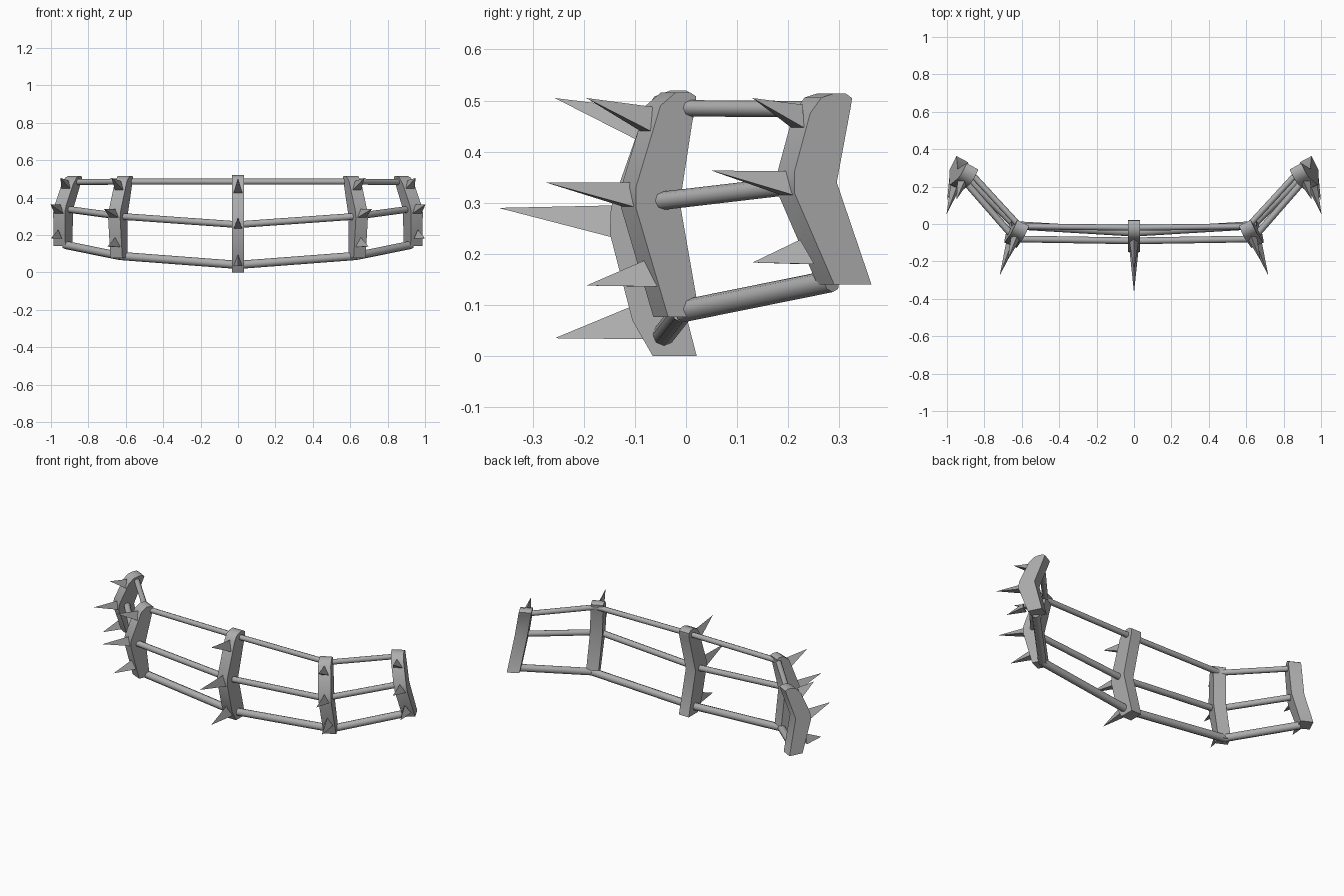
import bpy, bmesh
from mathutils import Vector

cube = bpy.data.objects.get("Cube")
if cube:
    bpy.data.objects.remove(cube, do_unlink=True)

steel = bpy.data.materials.new("grey_steel")
steel.use_nodes = True
GREY = (0.42, 0.42, 0.42, 1)
steel.diffuse_color = GREY
steel.node_tree.nodes["Principled BSDF"].inputs["Base Color"].default_value = GREY


def finish(name, bm, smooth=True):
    bmesh.ops.recalc_face_normals(bm, faces=bm.faces)
    mesh = bpy.data.meshes.new(name)
    bm.to_mesh(mesh)
    bm.free()
    mesh.materials.append(steel)
    if smooth:
        mesh.shade_smooth()
        mesh.set_sharp_from_angle(angle=0.85)
    bpy.context.collection.objects.link(bpy.data.objects.new(name, mesh))


def plate(name, profile, place, half):
    """Side profile in (y, z), extruded to both sides by the half thickness."""
    bm = bmesh.new()
    face = bm.faces.new([bm.verts.new(place(y, z) - half) for y, z in profile])
    out = bmesh.ops.extrude_face_region(bm, geom=[face])
    verts = [v for v in out["geom"] if isinstance(v, bmesh.types.BMVert)]
    bmesh.ops.translate(bm, verts=verts, vec=half * 2)
    finish(name, bm)


def spike(name, low, high, tip, side):
    """Three sided spike: a wide lower edge, a ridge on top and a sharp tip."""
    bm = bmesh.new()
    a, b, c, t = [bm.verts.new(p) for p in (low - side, low + side, high, tip)]
    for tri in ((a, b, c), (a, b, t), (b, c, t), (c, a, t)):
        bm.faces.new(tri)
    finish(name, bm, smooth=False)


def rod(name, start, end, radius):
    bm = bmesh.new()
    axis = end - start
    bmesh.ops.create_cone(bm, cap_ends=True, segments=8, radius1=radius,
                          radius2=radius, depth=axis.length)
    turn = axis.to_track_quat("Z", "Y").to_matrix()
    bmesh.ops.rotate(bm, verts=bm.verts, matrix=turn)
    bmesh.ops.translate(bm, verts=bm.verts, vec=(start + end) / 2)
    finish(name, bm)


# Each rib: x = x0 + lean * z + turn * y, a profile, and spikes as
# (low y, low z, high y, high z, tip y, tip z)
RIBS = {
    "centre": dict(
        x0=0, lean=0, turn=0, shift=0, half=Vector((0.033, 0, 0)), sweep=0,
        profile=[(0.021, 0), (-0.065, 0), (-0.105, 0.07), (-0.149, 0.24),
                 (-0.147, 0.29), (-0.08, 0.48), (-0.062, 0.508), (-0.03, 0.52),
                 (0, 0.52), (0.02, 0.508), (0.018, 0.48), (-0.045, 0.255)],
        spikes=[(-0.09, 0.42, -0.07, 0.482, -0.257, 0.505),
                (-0.135, 0.23, -0.135, 0.295, -0.367, 0.29),
                (-0.075, 0.033, -0.1, 0.1, -0.257, 0.035)]),
    "middle": dict(
        x0=0.634, lean=-0.077, turn=-0.45, shift=-0.0145,
        half=Vector((0.032, 0.0145, 0)), sweep=-0.32,
        profile=[(0.027, 0.077), (-0.035, 0.077), (-0.098, 0.29), (-0.098, 0.33),
                 (-0.05, 0.49), (-0.02, 0.516), (0.008, 0.516),
                 (0.02, 0.508), (0.016, 0.482), (-0.012, 0.3)],
        spikes=[(-0.055, 0.435, -0.045, 0.487, -0.195, 0.505),
                (-0.09, 0.29, -0.09, 0.34, -0.275, 0.34),
                (-0.05, 0.136, -0.065, 0.188, -0.195, 0.138)]),
    "outer": dict(
        x0=1.119, lean=-0.2, turn=-0.5, shift=-0.0165,
        half=Vector((0.031, 0.0165, 0)), sweep=-0.28,
        profile=[(0.363, 0.14), (0.29, 0.14), (0.212, 0.32), (0.212, 0.36),
                 (0.243, 0.475), (0.265, 0.506), (0.29, 0.514), (0.312, 0.514),
                 (0.325, 0.505), (0.322, 0.485), (0.295, 0.34)],
        spikes=[(0.235, 0.447, 0.245, 0.492, 0.13, 0.505),
                (0.215, 0.315, 0.215, 0.362, 0.05, 0.363),
                (0.255, 0.18, 0.24, 0.228, 0.13, 0.183)]),
}
LEVELS = ("upper", "central", "lower")
RADII = (0.016, 0.018, 0.022)

# Rod joints at the centre, middle and outer ribs, for each level
JOINTS = (((0, -0.02, 0.485), (0.61, -0.012, 0.485), (0.87, 0.27, 0.483)),
          ((0, -0.09, 0.255), (0.635, -0.08, 0.3), (0.91, 0.235, 0.337)),
          ((0, -0.045, 0.04), (0.635, -0.007, 0.088), (0.925, 0.285, 0.147)))

for side_name, s in (("left", 1), ("right", -1)):
    # Ribs with their three spikes
    for rib, d in RIBS.items():
        if rib == "centre" and s < 0:
            continue

        def place(y, z):
            y += d["shift"]
            return Vector((s * (d["x0"] + d["lean"] * z + d["turn"] * y), y, z))

        half = Vector((s * d["half"].x, d["half"].y, 0))
        label = rib if rib == "centre" else f"{side_name}_{rib}"
        plate(f"{label}_rib", d["profile"], place, half)
        for level, (ly, lz, hy, hz, ty, tz) in zip(LEVELS, d["spikes"]):
            low, high = place(ly, lz), place(hy, hz)
            tip = Vector((low.x + s * d["sweep"] * (ty - ly), ty, tz))
            spike(f"{label}_{level}_spike", low, high, tip, half * 0.75)

    # Rods joining the ribs
    for level, radius, points in zip(LEVELS, RADII, JOINTS):
        ends = [Vector((s * x, y, z)) for x, y, z in points]
        rod(f"{side_name}_{level}_inner_rod", ends[0], ends[1], radius)
        rod(f"{side_name}_{level}_outer_rod", ends[1], ends[2], radius)
